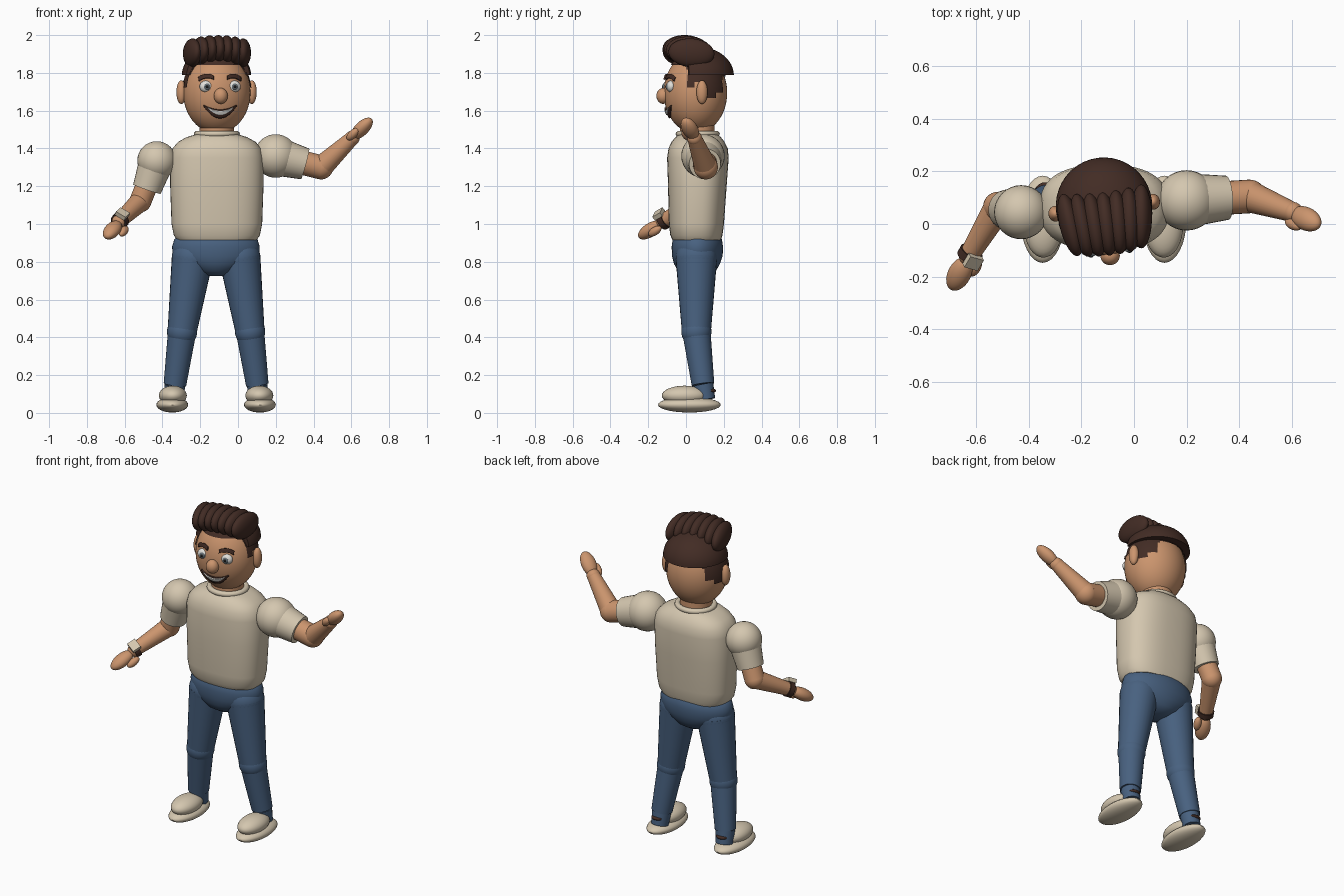
import bpy, bmesh, math
from mathutils import Vector, Matrix

if "Cube" in bpy.data.objects:
    bpy.data.objects.remove(bpy.data.objects["Cube"])


def colour(name, r, g, b):
    m = bpy.data.materials.new(name)
    m.diffuse_color = (r, g, b, 1)
    m.use_nodes = True
    m.node_tree.nodes["Principled BSDF"].inputs["Base Color"].default_value = m.diffuse_color
    return m


SKIN = colour("skin", .60, .30, .155)
CREAM = colour("cream_cloth", .66, .57, .43)
DENIM = colour("denim_blue", .065, .12, .215)
BROWN = colour("dark_brown", .055, .025, .018)
WHITE = colour("off_white", .75, .74, .70)
GREY = colour("iris_grey", .13, .16, .18)
BLACK = colour("pupil_black", .01, .01, .01)

# Head frame: centre of the skull, turned slightly to one side
HEAD = Matrix.Translation((-.112, .05, 1.695)) @ Matrix.Rotation(math.radians(7), 4, 'Z')
HR = Vector((.178, .168, .215))


def finish(bm, name, mat, xf=None):
    if xf:
        bm.transform(xf)
    bmesh.ops.recalc_face_normals(bm, faces=bm.faces)
    me = bpy.data.meshes.new(name)
    bm.to_mesh(me)
    bm.free()
    me.materials.append(mat)
    ob = bpy.data.objects.new(name, me)
    bpy.context.collection.objects.link(ob)
    bpy.context.view_layer.objects.active = ob
    ob.select_set(True)
    bpy.ops.object.shade_smooth_by_angle(angle=math.radians(40))
    ob.select_set(False)
    return ob


def aim(center, axis):
    rot = Vector(axis).to_track_quat('Z', 'Y').to_matrix().to_4x4()
    return Matrix.Translation(center) @ rot


def ellipsoid(name, c, r, mat, axis=None, xf=None, seg=32):
    bm = bmesh.new()
    bmesh.ops.create_uvsphere(bm, u_segments=seg, v_segments=seg // 2, radius=1)
    m = aim(c, axis) if axis else Matrix.Translation(c)
    bm.transform(m @ Matrix.Diagonal((*r, 1)))
    return finish(bm, name, mat, xf)


def ball(name, c, r, mat):
    return ellipsoid(name, c, (r, r, r), mat)


def tube(name, a, b, ra, rb, mat):
    a, b = Vector(a), Vector(b)
    bm = bmesh.new()
    bmesh.ops.create_cone(bm, cap_ends=True, segments=28, radius1=ra, radius2=rb, depth=(b - a).length)
    bm.transform(aim((a + b) / 2, b - a))
    return finish(bm, name, mat)


def loft(name, rings, mat, power=2.0, n=48):
    """Stack of superellipse rings (cx, cy, z, rx, ry) closed at both ends."""
    bm = bmesh.new()
    loops = []
    for cx, cy, z, rx, ry in rings:
        loop = []
        for i in range(n):
            a = math.tau * i / n
            c, s = math.cos(a), math.sin(a)
            loop.append(bm.verts.new((cx + rx * math.copysign(abs(c) ** (2 / power), c),
                                      cy + ry * math.copysign(abs(s) ** (2 / power), s), z)))
        loops.append(loop)
    for p, q in zip(loops, loops[1:]):
        for i in range(n):
            bm.faces.new((p[i], p[(i + 1) % n], q[(i + 1) % n], q[i]))
    bm.faces.new(loops[0])
    bm.faces.new(loops[-1])
    return finish(bm, name, mat)


# Shirt body
loft("shirt_body", [(-.112, .057, .915, .21, .128), (-.112, .055, .94, .228, .138),
                    (-.112, .055, 1.0, .24, .146), (-.112, .06, 1.2, .247, .155),
                    (-.112, .063, 1.35, .247, .163), (-.112, .064, 1.4, .235, .157),
                    (-.112, .064, 1.435, .205, .14), (-.112, .064, 1.46, .16, .12),
                    (-.112, .064, 1.475, .11, .1)], CREAM, 2.5)

# Neck and collar ring
tube("neck", (-.112, .06, 1.44), (-.112, .06, 1.56), .092, .092, SKIN)
bm = bmesh.new()
ring = [[bm.verts.new((-.112 + (.105 + .017 * math.cos(v)) * math.cos(u),
                       .062 + (.1 + .017 * math.cos(v)) * math.sin(u), 1.477 + .016 * math.sin(v)))
         for v in (math.tau * j / 10 for j in range(10))] for u in (math.tau * i / 40 for i in range(40))]
for i in range(40):
    for j in range(10):
        a, b = ring[i], ring[(i + 1) % 40]
        bm.faces.new((a[j], b[j], b[(j + 1) % 10], a[(j + 1) % 10]))
finish(bm, "collar", CREAM)

# Hips
loft("hips", [(-.117, .06, .935, .2, .118), (-.117, .06, .92, .22, .13), (-.117, .06, .88, .232, .136),
              (-.117, .06, .83, .228, .134), (-.117, .058, .79, .19, .122),
              (-.117, .058, .75, .12, .1), (-.117, .058, .725, .05, .06)], DENIM)

# Legs and shoes
for side, s in (("right", -1), ("left", 1)):
    def at(dx, y, z):
        return Vector((-.116 + s * dx, y, z))
    hip, knee, ankle = at(.125, .055, .82), at(.18, .055, .43), at(.218, .09, .15)
    tube(side + "_thigh", hip, knee, .11, .077, DENIM)
    ball(side + "_hip_joint", hip, .11, DENIM)
    ball(side + "_knee", knee, .08, DENIM)
    tube(side + "_shin", knee, ankle, .075, .06, DENIM)
    tube(side + "_ankle", ankle, at(.222, .105, .07), .055, .05, DENIM)
    ellipsoid(side + "_heel_tab", at(.222, .125, .118), (.038, .034, .014), BROWN)
    ellipsoid(side + "_sole", at(.232, .018, .043), (.084, .166, .041), CREAM)
    ellipsoid(side + "_shoe_upper", at(.229, -.008, .092), (.074, .12, .052), CREAM)

# Arms: shoulder, sleeve, elbow, forearm, hand
ARMS = [("right", (-.43, .045, 1.335), .103, (-.482, .055, 1.185), .077, (-.517, .065, 1.12), .058,
         (-.628, -.12, 1.015), (-.665, -.19, .968), (-.605, -.165, .962)),
        ("left", (.2, .09, 1.36), .115, (.355, .1, 1.318), .084, (.44, .105, 1.3), .064,
         (.605, .045, 1.455), (.655, .02, 1.505), (.607, .0, 1.475))]
for side, sh, rs, cuff, rc, el, re, wr, hand, thumb in ARMS:
    ball(side + "_shoulder", sh, rs, CREAM)
    tube(side + "_sleeve", sh, cuff, rs * .9, rc, CREAM)
    tube(side + "_upper_arm", sh, el, re, re, SKIN)
    ball(side + "_elbow", el, re, SKIN)
    tube(side + "_forearm", el, wr, re * .95, .038, SKIN)
    d = (Vector(hand) - Vector(wr)).normalized()
    ball(side + "_wrist", wr, .039, SKIN)
    ellipsoid(side + "_hand", hand, (.044, .036, .077), SKIN, axis=d)
    ellipsoid(side + "_thumb", thumb, (.022, .022, .042), SKIN, axis=d)

# Watch on the right wrist
el, wr = Vector(ARMS[0][5]), Vector(ARMS[0][7])
d = (wr - el).normalized()
mid = wr - d * .005
tube("watch_strap", mid - d * .016, mid + d * .016, .046, .045, BROWN)
up = Vector((.55, -.1, 1))
up = (up - d * up.dot(d)).normalized()
bm = bmesh.new()
bmesh.ops.create_cube(bm, size=1)
frame = Matrix((d, up.cross(d), up)).transposed().to_4x4()
bm.transform(Matrix.Translation(mid + up * .048) @ frame @ Matrix.Diagonal((.052, .06, .024, 1)))
finish(bm, "watch_face", CREAM)

# Head, nose, ears, eyes, brows
ellipsoid("head", (0, 0, 0), HR, SKIN, xf=HEAD, seg=48)
ellipsoid("nose", (0, -.172, -.017), (.037, .036, .042), SKIN, xf=HEAD)


def face_y(x, z, lift):
    return -HR.y * math.sqrt(max(0, 1 - (x / HR.x) ** 2 - (z / HR.z) ** 2)) - lift


def face_strip(name, width, top, bottom, lift, mat, x0=0, n=20, m=5):
    """Thin plate following the face between two curves of u in -1..1."""
    bm = bmesh.new()
    rows = []
    for i in range(n + 1):
        u = 2 * i / n - 1
        x, zt, zb = x0 + width * u, top(u), bottom(u)
        zs = [zt + (zb - zt) * j / m for j in range(m + 1)]
        rows.append([bm.verts.new((x, face_y(x, z, lift), z)) for z in zs])
    for p, q in zip(rows, rows[1:]):
        for j in range(m):
            bm.faces.new((p[j], q[j], q[j + 1], p[j + 1]))
    ob = finish(bm, name, mat, HEAD)
    mod = ob.modifiers.new("thickness", 'SOLIDIFY')
    mod.thickness, mod.offset = .009, 0


for side, s in (("right", -1), ("left", 1)):
    ellipsoid(side + "_ear", (s * .188, .012, .003), (.026, .03, .063), SKIN, xf=HEAD)
    x = s * .074
    ellipsoid(side + "_eye", (x, -.14, .033), (.036, .024, .031), WHITE, xf=HEAD)
    ellipsoid(side + "_iris", (x + .002, -.157, .032), (.018, .011, .018), GREY, xf=HEAD)
    ellipsoid(side + "_pupil", (x + .002, -.164, .032), (.009, .0065, .009), BLACK, xf=HEAD)
    face_strip(side + "_brow", .038, lambda u: .098 - .012 * u * u - s * .004 * u,
               lambda u: .077 - .012 * u * u - s * .004 * u, .007, BROWN, x0=x)

# Smiling mouth with teeth
face_strip("mouth", .087, lambda u: -.09 + .024 * u * u, lambda u: -.134 + .064 * u * u, .004, BROWN)
face_strip("teeth", .066, lambda u: -.096 + .018 * u * u, lambda u: -.117 + .037 * u * u, .009, WHITE)

# Hair shell on the skull: sideburns and tabs behind the ears
bm = bmesh.new()
bmesh.ops.create_uvsphere(bm, u_segments=80, v_segments=48, radius=1)
bm.transform(Matrix.Diagonal((HR.x * 1.035, HR.y * 1.035, HR.z * 1.03, 1)))


def hairline(y):
    if y < -.06:
        return .15
    if y < -.025:
        return .025
    if y < .025:
        return .06
    return -.025 if y < .085 else (.005 if y < .13 else .09)


bmesh.ops.delete(bm, geom=[f for f in bm.faces
                           if f.calc_center_median().z < hairline(f.calc_center_median().y)], context='FACES')
finish(bm, "hair_sides", BROWN, HEAD)

# Overhanging cap at the back of the head
bm = bmesh.new()
bmesh.ops.create_uvsphere(bm, u_segments=40, v_segments=24, radius=1)
bm.transform(Matrix.Translation((0, .018, .09)) @ Matrix.Diagonal((.184, .186, .152, 1)))
for co, no in (((0, 0, .093), (0, 0, -1)), ((0, -.055, 0), (0, -1, 0))):
    cut = bmesh.ops.bisect_plane(bm, geom=bm.verts[:] + bm.edges[:] + bm.faces[:],
                                 plane_co=co, plane_no=no, clear_outer=True)
    edges = [e for e in cut["geom_cut"] if isinstance(e, bmesh.types.BMEdge)]
    bmesh.ops.holes_fill(bm, edges=[e for e in edges if e.is_boundary])
finish(bm, "hair_back", BROWN, HEAD)

# Rolled quiff made of side-by-side locks
for i in range(7):
    t = (i - 3) / 3
    ellipsoid(f"quiff_lock_{i + 1}", (t * .136, -.05 + .012 * t * t, .229 - .018 * t * t),
              (.041, .076, .122), BROWN, axis=(.12 * t, 1, -.08), xf=HEAD)
